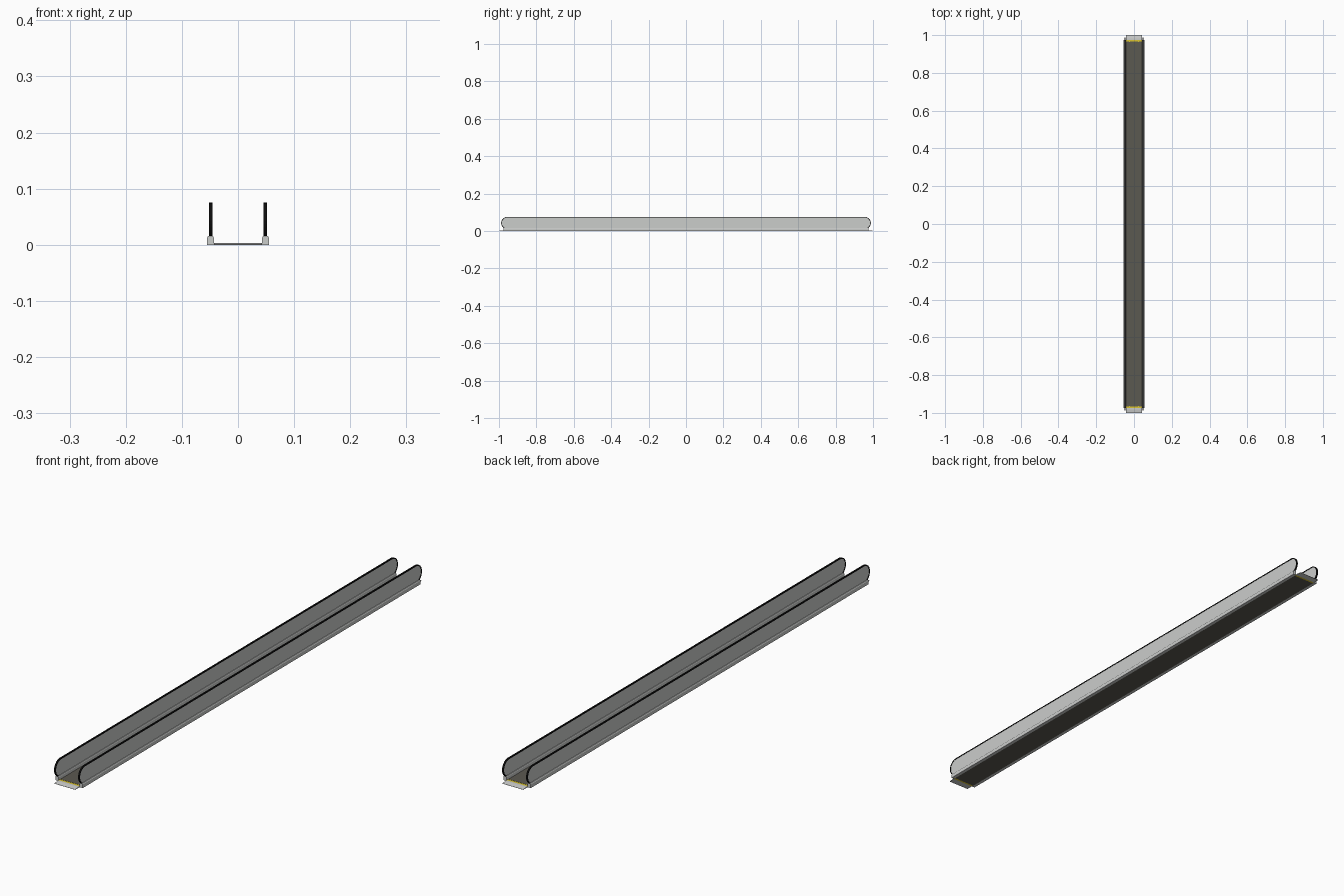
import bpy, bmesh, math

if "Cube" in bpy.data.objects:
    bpy.data.objects.remove(bpy.data.objects["Cube"])


def mat(name, rgb):
    m = bpy.data.materials.new(name)
    m.diffuse_color = (*rgb, 1)
    m.use_nodes = True
    m.node_tree.nodes["Principled BSDF"].inputs["Base Color"].default_value = m.diffuse_color
    return m


METAL = mat("light metal", (0.60, 0.61, 0.60))
PANEL = mat("pale panel", (0.60, 0.61, 0.60))
BLACK = mat("black rubber", (0.004, 0.004, 0.004))
BELT = mat("dark belt", (0.105, 0.10, 0.083))
YELLOW = mat("safety yellow", (0.70, 0.55, 0.03))


def finish(name, bm, material):
    bmesh.ops.recalc_face_normals(bm, faces=bm.faces)
    me = bpy.data.meshes.new(name)
    bm.to_mesh(me)
    bm.free()
    me.materials.append(material)
    ob = bpy.data.objects.new(name, me)
    bpy.context.collection.objects.link(ob)
    return ob


def add_box(bm, x0, x1, y0, y1, z0, z1):
    vs = bmesh.ops.create_cube(bm, size=1)["verts"]
    for v in vs:
        v.co = (x0 + (v.co.x + .5) * (x1 - x0), y0 + (v.co.y + .5) * (y1 - y0),
                z0 + (v.co.z + .5) * (z1 - z0))


def prism(name, pts, a, b, axis, material):
    """Extrude a profile along y (points are x, z) or along x (points are y, z)."""
    bm = bmesh.new()
    place = (lambda p, t: (p[0], t, p[1])) if axis == 'Y' else (lambda p, t: (t, p[0], p[1]))
    f = bm.faces.new([bm.verts.new(place(p, a)) for p in pts])
    r = bmesh.ops.extrude_face_region(bm, geom=[f])
    for v in r["geom"]:
        if isinstance(v, bmesh.types.BMVert):
            v.co["XYZ".index(axis)] = b
    return finish(name, bm, material)


def outline(r):
    """Open path over the balustrade: rounded end, straight top, rounded end."""
    cy, cz, n = 0.955, 0.042, 16
    half = []
    for i in range(n + 1):
        a = math.radians(-68 + 158 * i / n)
        half.append((cy + r * math.cos(a), cz + r * math.sin(a)))
    return half + [(-y, z) for y, z in reversed(half)]


# moving belt
bm = bmesh.new()
add_box(bm, -0.0435, 0.0435, -0.968, 0.968, 0.0, 0.002)
finish("belt", bm, BELT)

for s, side in ((-1, "left"), (1, "right")):
    # stepped skirt along the belt
    skirt = [(0.043, 0), (0.055, 0), (0.055, 0.013), (0.053, 0.016),
             (0.0445, 0.016), (0.043, 0.012)]
    prism(side + "_skirt", [(s * x, z) for x, z in skirt], -0.975, 0.975, 'Y', METAL)

    # balustrade panel
    xc = s * 0.0485
    prism(side + "_panel", outline(0.031), xc - 0.0018, xc + 0.0018, 'X', PANEL)

    # handrail swept round the panel edge
    bm = bmesh.new()
    rings = []
    for (yi, zi), (yo, zo) in zip(outline(0.0295), outline(0.033)):
        rings.append([bm.verts.new(c) for c in (
            (xc - 0.003, yi, zi), (xc + 0.003, yi, zi),
            (xc + 0.003, yo, zo), (xc - 0.003, yo, zo))])
    for a, b in zip(rings, rings[1:]):
        for k in range(4):
            bm.faces.new((a[k], a[(k + 1) % 4], b[(k + 1) % 4], b[k]))
    bm.faces.new(rings[0])
    bm.faces.new(rings[-1])
    finish(side + "_handrail", bm, BLACK)

for s, end in ((-1, "front"), (1, "back")):
    # sloping landing plate
    plate = [(0.975, 0), (1.0, 0), (1.0, 0.0006), (0.982, 0.003), (0.975, 0.003)]
    prism(end + "_landing_plate", [(s * y, z) for y, z in plate],
          -0.0425, 0.0425, 'X', METAL)

    # yellow comb with short teeth
    bm = bmesh.new()
    ys = sorted((s * 0.968, s * 0.975))
    add_box(bm, -0.0425, 0.0425, ys[0], ys[1], 0.0, 0.003)
    ys = sorted((s * 0.964, s * 0.968))
    for i in range(12):
        x = -0.0385 + 0.007 * i
        add_box(bm, x - 0.002, x + 0.002, ys[0], ys[1], 0.001, 0.003)
    finish(end + "_comb", bm, YELLOW)
